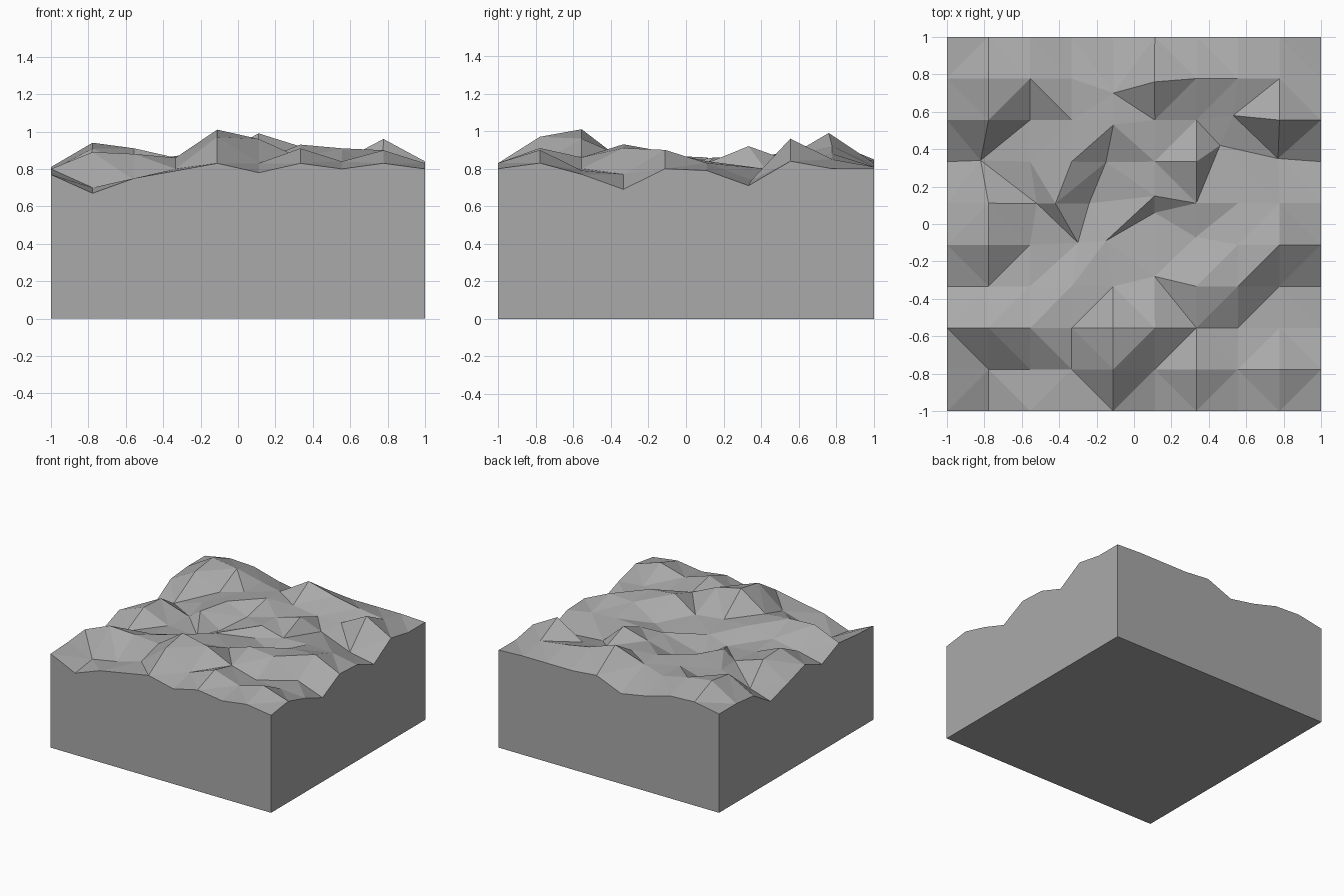
import bpy
import bmesh
from mathutils import Vector

# Remove the default cube
default_cube = bpy.data.objects.get("Cube")
if default_cube:
    bpy.data.objects.remove(default_cube, do_unlink=True)

# Ground heights in hundredths, one row per grid line from front to back
HEIGHT_ROWS = [
    [77, 67, 75, 79, 83, 78, 83, 80, 83, 80],
    [78, 70, 74, 80, 97, 83, 91, 84, 90, 83],
    [80, 89, 88, 86, 101, 96, 86, 80, 79, 77],
    [71, 76, 80, 85, 84, 84, 93, 91, 77, 69],
    [79, 87, 78, 76, 82, 79, 79, 89, 90, 80],
    [72, 86, 78, 85, 74, 86, 83, 84, 83, 79],
    [66, 72, 80, 87, 79, 86, 92, 80, 74, 71],
    [79, 91, 80, 86, 88, 87, 84, 83, 96, 84],
    [81, 94, 91, 86, 87, 99, 92, 88, 85, 80],
    [81, 85, 84, 78, 74, 83, 81, 81, 81, 80],
]
LAST = len(HEIGHT_ROWS) - 1

# Grid points pushed sideways by the rugged ground: (column, row) -> (x, y)
MOVED_POINTS = {
    (5, 3): (.11, -.28), (3, 4): (-.30, -.10), (4, 4): (-.15, -.09),
    (5, 4): (.11, .06), (6, 4): (.33, -.07), (2, 5): (-.52, .11),
    (3, 5): (-.42, .11), (4, 5): (-.24, .11), (5, 5): (.11, .15),
    (1, 6): (-.82, .34), (4, 6): (-.15, .33), (7, 6): (.46, .42),
    (8, 6): (.77, .35), (4, 7): (-.11, .53), (7, 7): (.53, .58),
    (4, 8): (-.11, .70), (5, 8): (.11, .76),
}


def grid_position(column, row):
    """Even spacing over the square, unless the point has been moved."""
    even = (2 * column / LAST - 1, 2 * row / LAST - 1)
    return MOVED_POINTS.get((column, row), even)


def make_material(name, color):
    material = bpy.data.materials.new(name)
    material.use_nodes = True
    material.diffuse_color = color
    shader = material.node_tree.nodes["Principled BSDF"]
    shader.inputs["Base Color"].default_value = color
    shader.inputs["Roughness"].default_value = 0.9
    return material


def add_ground(mesh):
    """Rugged top surface, each cell split along its flatter diagonal."""
    points = {}
    for row, heights in enumerate(HEIGHT_ROWS):
        for column, height in enumerate(heights):
            x, y = grid_position(column, row)
            points[column, row] = mesh.verts.new(Vector((x, y, height / 100)))

    for row in range(LAST):
        for column in range(LAST):
            a = points[column, row]
            b = points[column + 1, row]
            c = points[column + 1, row + 1]
            d = points[column, row + 1]
            if abs(a.co.z - c.co.z) <= abs(b.co.z - d.co.z):
                triangles = ((a, b, c), (a, c, d))
            else:
                triangles = ((a, b, d), (b, c, d))
            for triangle in triangles:
                mesh.faces.new(triangle)


def add_walls_and_base(mesh):
    """Drop the rim straight down to the floor and close the underside."""
    rim = [edge for edge in mesh.edges if edge.is_boundary]
    result = bmesh.ops.extrude_edge_only(mesh, edges=rim)
    for item in result["geom"]:
        if isinstance(item, bmesh.types.BMVert):
            item.co.z = 0
    floor_edges = [edge for edge in mesh.edges if edge.is_boundary]
    bmesh.ops.contextual_create(mesh, geom=floor_edges)
    bmesh.ops.recalc_face_normals(mesh, faces=mesh.faces[:])


# Terrain block: rugged ground on a solid square block
mesh = bmesh.new()
add_ground(mesh)
add_walls_and_base(mesh)
for face in mesh.faces:
    face.smooth = False

data = bpy.data.meshes.new("terrain_block")
mesh.to_mesh(data)
mesh.free()
data.materials.append(make_material("stone_grey", (0.4, 0.4, 0.4, 1)))
terrain_block = bpy.data.objects.new("terrain_block", data)
bpy.context.collection.objects.link(terrain_block)
